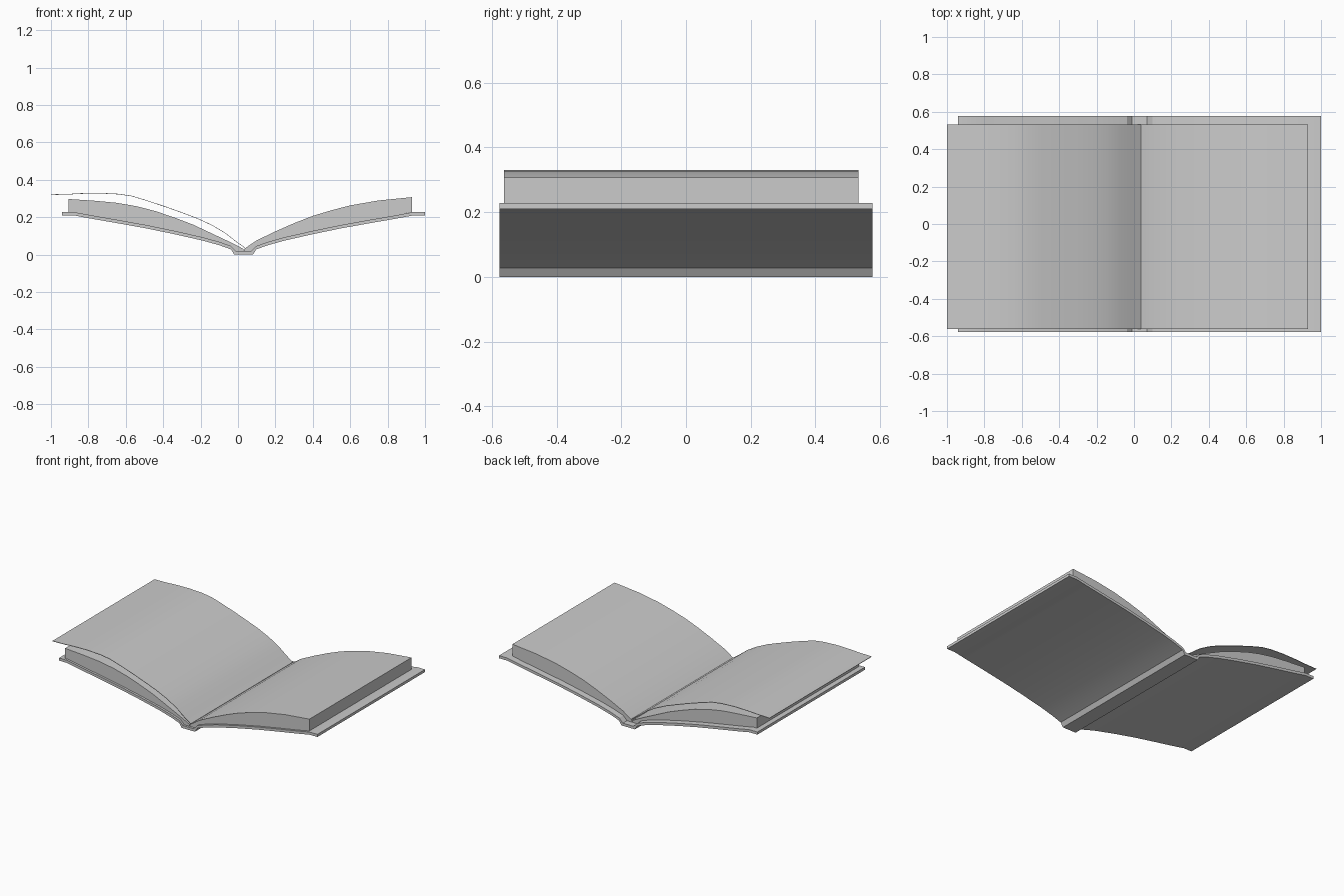
import bpy
import bmesh
import math

cube = bpy.data.objects.get("Cube")
if cube:
    bpy.data.objects.remove(cube, do_unlink=True)

grey = bpy.data.materials.new("plain_grey")
grey.use_nodes = True
COLOUR = (0.6, 0.6, 0.6, 1)
grey.diffuse_color = COLOUR
grey.node_tree.nodes["Principled BSDF"].inputs["Base Color"].default_value = COLOUR

SPINE_X = 0.03
COVER_Y = (-0.577, 0.577)
PAGE_Y = (-0.562, 0.533)


def extrude_profile(name, outline, y_range):
    """Closed x-z outline swept along the length of the book."""
    bm = bmesh.new()
    face = bm.faces.new([bm.verts.new((x, y_range[0], z)) for x, z in outline])
    result = bmesh.ops.extrude_face_region(bm, geom=[face])
    moved = [v for v in result["geom"] if isinstance(v, bmesh.types.BMVert)]
    bmesh.ops.translate(bm, verts=moved, vec=(0, y_range[1] - y_range[0], 0))
    bmesh.ops.recalc_face_normals(bm, faces=bm.faces)
    mesh = bpy.data.meshes.new(name)
    bm.to_mesh(mesh)
    bm.free()
    mesh.materials.append(grey)
    obj = bpy.data.objects.new(name, mesh)
    bpy.context.collection.objects.link(obj)
    bpy.ops.object.select_all(action="DESELECT")
    obj.select_set(True)
    bpy.context.view_layer.objects.active = obj
    bpy.ops.object.shade_smooth_by_angle(angle=math.radians(20))
    return obj


def shift(points, dz):
    return [(x, z + dz) for x, z in points]


def place(points, side):
    """Turn distances from the spine into positions on one side."""
    return [(SPINE_X + side * d, z) for d, z in points]


# Underside of one half of the cover, from the spine outwards
board = [(0.05, 0.0), (0.068, 0.028), (0.13, 0.05), (0.22, 0.075),
         (0.37, 0.109), (0.52, 0.14), (0.67, 0.167), (0.82, 0.193),
         (0.91, 0.21), (0.97, 0.21)]
board_top = [(0.04, 0.018)] + shift(board[1:], 0.018)

# Cover: both boards and the spine in one outline
cover_low = place(board[::-1], -1) + place(board, 1)
cover_high = place(board_top[::-1], -1) + place(board_top, 1)
extrude_profile("cover", cover_low + cover_high[::-1], COVER_Y)

# Page blocks resting on the boards, curving up from the gutter
right_top = [(0.005, 0.032), (0.07, 0.076), (0.17, 0.124), (0.27, 0.168),
             (0.37, 0.207), (0.47, 0.237), (0.57, 0.263), (0.72, 0.289),
             (0.9, 0.307)]
left_top = [(0.0, 0.03), (0.07, 0.066), (0.17, 0.113), (0.27, 0.16),
            (0.37, 0.198), (0.47, 0.232), (0.57, 0.258), (0.68, 0.277),
            (0.8, 0.288), (0.935, 0.297)]
for name, top, side in (("right_pages", right_top, 1), ("left_pages", left_top, -1)):
    edge = top[-1][0]
    base = [(0.0, 0.018)] + [p for p in board_top if p[0] < edge]
    base.append((edge, 0.227))
    extrude_profile(name, place(base + top[::-1], side), PAGE_Y)

# Single loose leaf lifted over the left block
leaf = [(-0.008, 0.034), (0.04, 0.068), (0.1, 0.115), (0.17, 0.156),
        (0.25, 0.193), (0.33, 0.223), (0.42, 0.255), (0.52, 0.288),
        (0.6, 0.312), (0.67, 0.322), (0.77, 0.327), (0.87, 0.325),
        (0.94, 0.321), (1.03, 0.319)]
extrude_profile("loose_leaf", place(leaf + shift(leaf, 0.003)[::-1], -1), PAGE_Y)
